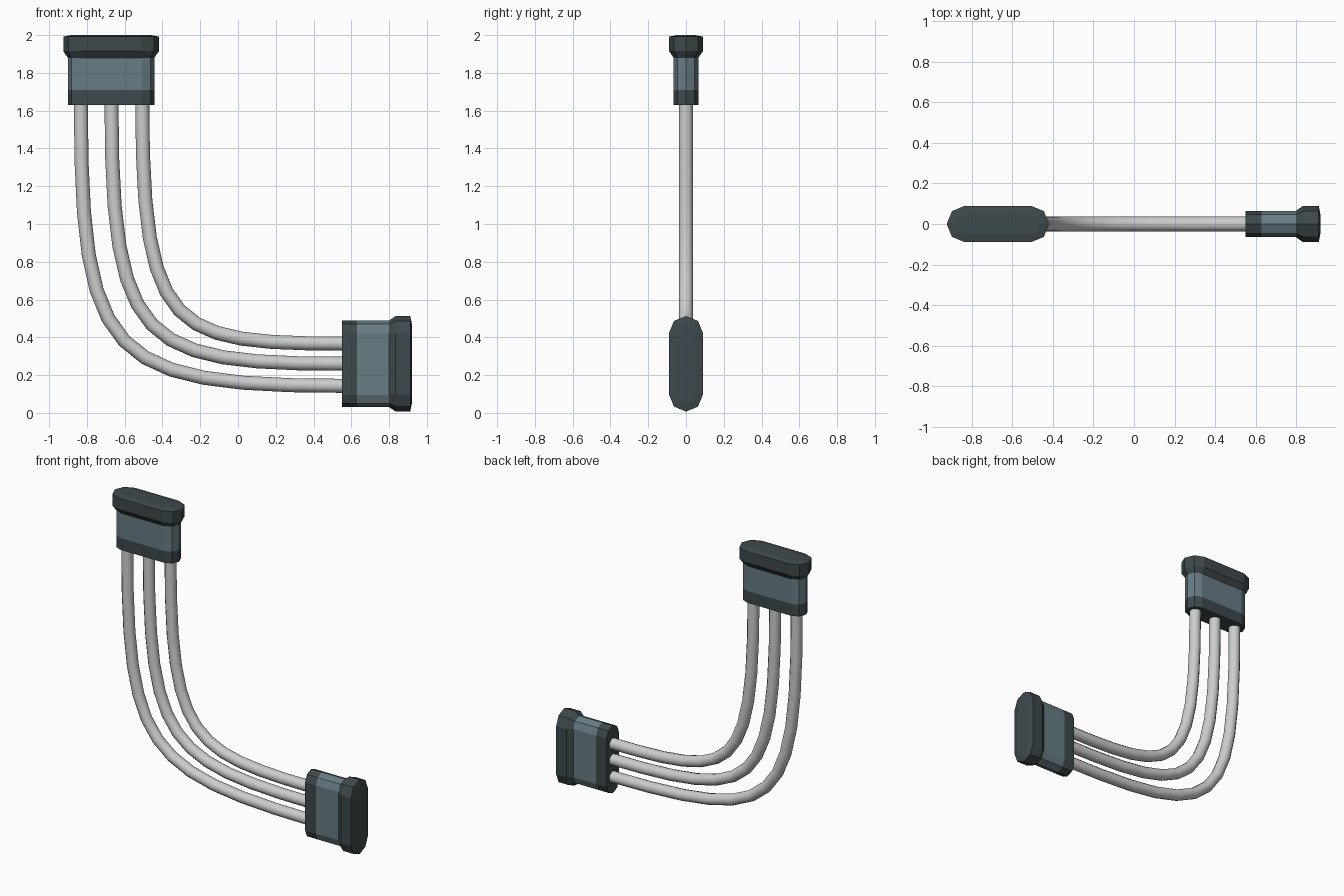
import bpy, bmesh, math
from mathutils import Matrix

if "Cube" in bpy.data.objects:
    bpy.data.objects.remove(bpy.data.objects["Cube"])


def material(name, rgb):
    m = bpy.data.materials.new(name)
    m.diffuse_color = (*rgb, 1)
    m.use_nodes = True
    m.node_tree.nodes["Principled BSDF"].inputs["Base Color"].default_value = m.diffuse_color
    return m


DARK = material("dark slate", (0.048, 0.066, 0.072))
BLUE = material("blue grey", (0.135, 0.200, 0.235))
PIPE = material("light grey", (0.60, 0.61, 0.61))


def stadium(half, r):
    """Rounded-end outline, four facets per end."""
    pts = []
    for side, start in ((1, -90), (-1, 90)):
        for i in range(5):
            a = math.radians(start + 45 * i)
            pts.append((side * (half - r) + r * math.cos(a), r * math.sin(a)))
    return pts


# Connector rings along its axis: height, half length, end radius
RINGS = [(0.0, 0.229, 0.065), (0.08, 0.229, 0.065), (0.25, 0.229, 0.065),
         (0.285, 0.253, 0.09), (0.362, 0.253, 0.09), (0.37, 0.213, 0.05)]


def connector(name, matrix):
    bm = bmesh.new()
    loops = [[bm.verts.new((x, y, h)) for x, y in stadium(half, r)]
             for h, half, r in RINGS]
    for k, (a, b) in enumerate(zip(loops, loops[1:])):
        n = len(a)
        for i in range(n):
            j = (i + 1) % n
            f = bm.faces.new((a[i], a[j], b[j], b[i]))
            f.material_index = 1 if k == 1 else 0   # blue middle band
    bm.faces.new(loops[0][::-1])
    bm.faces.new(loops[-1])
    bmesh.ops.recalc_face_normals(bm, faces=bm.faces)
    bm.transform(matrix)
    me = bpy.data.meshes.new(name)
    bm.to_mesh(me)
    bm.free()
    me.materials.append(DARK)
    me.materials.append(BLUE)
    bpy.context.collection.objects.link(bpy.data.objects.new(name, me))


def pipe(name, x_top, z_end, handle_z, handle_x):
    """Bent pipe from the upper connector down and round to the side one."""
    cu = bpy.data.curves.new(name, 'CURVE')
    cu.dimensions = '3D'
    cu.resolution_u = 12
    cu.bevel_depth = 0.037
    cu.bevel_resolution = 4
    sp = cu.splines.new('BEZIER')
    sp.bezier_points.add(1)
    a, b = sp.bezier_points
    for p in (a, b):
        p.handle_left_type = p.handle_right_type = 'FREE'
    a.co, a.handle_left, a.handle_right = (x_top, 0, 1.65), (x_top, 0, 1.8), (x_top, 0, handle_z)
    b.co, b.handle_left, b.handle_right = (0.57, 0, z_end), (handle_x, 0, z_end), (0.7, 0, z_end)
    cu.materials.append(PIPE)
    bpy.context.collection.objects.link(bpy.data.objects.new(name, cu))


# End connectors
connector("top_connector", Matrix.Translation((-0.672, 0, 1.63)))
connector("side_connector",
          Matrix.Translation((0.55, 0, 0.26)) @ Matrix.Rotation(math.radians(90), 4, 'Y'))

# Three nested pipes
pipe("outer_pipe", -0.832, 0.143, 0.28, -0.69)
pipe("middle_pipe", -0.67, 0.26, 0.35, -0.51)
pipe("inner_pipe", -0.507, 0.367, 0.41, -0.34)
